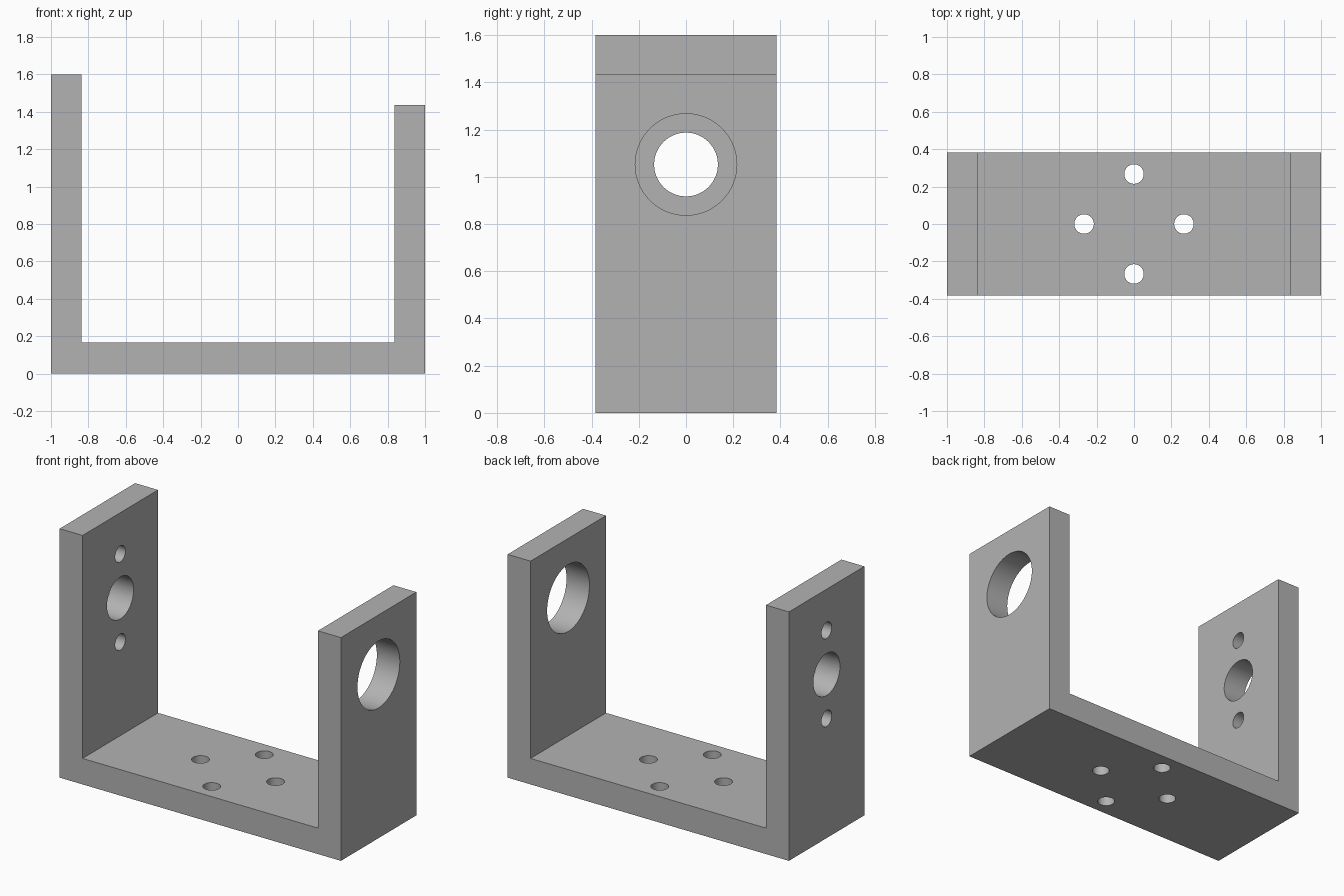
import bpy
import bmesh
import math
from mathutils import Matrix, Vector

default = bpy.data.objects.get("Cube")
if default:
    bpy.data.objects.remove(default, do_unlink=True)

HALF_DEPTH = 0.383
WALL = 0.163
BASE = 0.167
TALL, SHORT = 1.6, 1.435
AXIS_Z = 1.052
BOLT_R = 0.052

# Plain grey material
grey = bpy.data.materials.new("plain_grey")
grey.use_nodes = True
colour = (0.45, 0.45, 0.45, 1)
grey.diffuse_color = colour
grey.node_tree.nodes["Principled BSDF"].inputs["Base Color"].default_value = colour


def add_object(name, bm):
    bmesh.ops.recalc_face_normals(bm, faces=bm.faces)
    mesh = bpy.data.meshes.new(name)
    bm.to_mesh(mesh)
    bm.free()
    obj = bpy.data.objects.new(name, mesh)
    bpy.context.collection.objects.link(obj)
    mesh.materials.append(grey)
    return obj


# U-shaped bracket, extruded from its front profile
profile = [(-1, 0), (1, 0), (1, SHORT), (1 - WALL, SHORT), (1 - WALL, BASE),
           (WALL - 1, BASE), (WALL - 1, TALL), (-1, TALL)]
bm = bmesh.new()
face = bm.faces.new([bm.verts.new((x, -HALF_DEPTH, z)) for x, z in profile])
extruded = bmesh.ops.extrude_face_region(bm, geom=[face])["geom"]
bmesh.ops.translate(bm, vec=(0, 2 * HALF_DEPTH, 0),
                    verts=[v for v in extruded if isinstance(v, bmesh.types.BMVert)])
bracket = add_object("u_bracket", bm)

# Hole cutters: a large bearing hole, a motor hole with two bolts, four base bolts
side = Matrix.Rotation(math.pi / 2, 4, "Y")
upright = Matrix.Identity(4)
right_x = 1 - WALL / 2
holes = [((right_x, 0, AXIS_Z), 0.215, side), ((-right_x, 0, AXIS_Z), 0.135, side)]
for sign in (-1, 1):
    holes += [((-right_x, 0, AXIS_Z + sign * 0.283), BOLT_R, side),
              ((sign * 0.267, 0, BASE / 2), BOLT_R, upright),
              ((0, sign * 0.267, BASE / 2), BOLT_R, upright)]

bm = bmesh.new()
for centre, radius, turn in holes:
    bmesh.ops.create_cone(bm, cap_ends=True, segments=64, radius1=radius, radius2=radius,
                          depth=0.3, matrix=Matrix.Translation(Vector(centre)) @ turn)
cutter = add_object("hole_cutters", bm)
cutter.hide_render = True

# Cut the holes and keep the result
cut = bracket.modifiers.new("holes", "BOOLEAN")
cut.operation = "DIFFERENCE"
cut.solver = "EXACT"
cut.object = cutter
bpy.ops.object.select_all(action="DESELECT")
bracket.select_set(True)
bpy.context.view_layer.objects.active = bracket
bpy.ops.object.modifier_apply(modifier=cut.name)
bpy.data.objects.remove(cutter, do_unlink=True)

# Smooth hole walls with crisp outer edges
bpy.ops.object.shade_smooth_by_angle(angle=math.radians(30))
